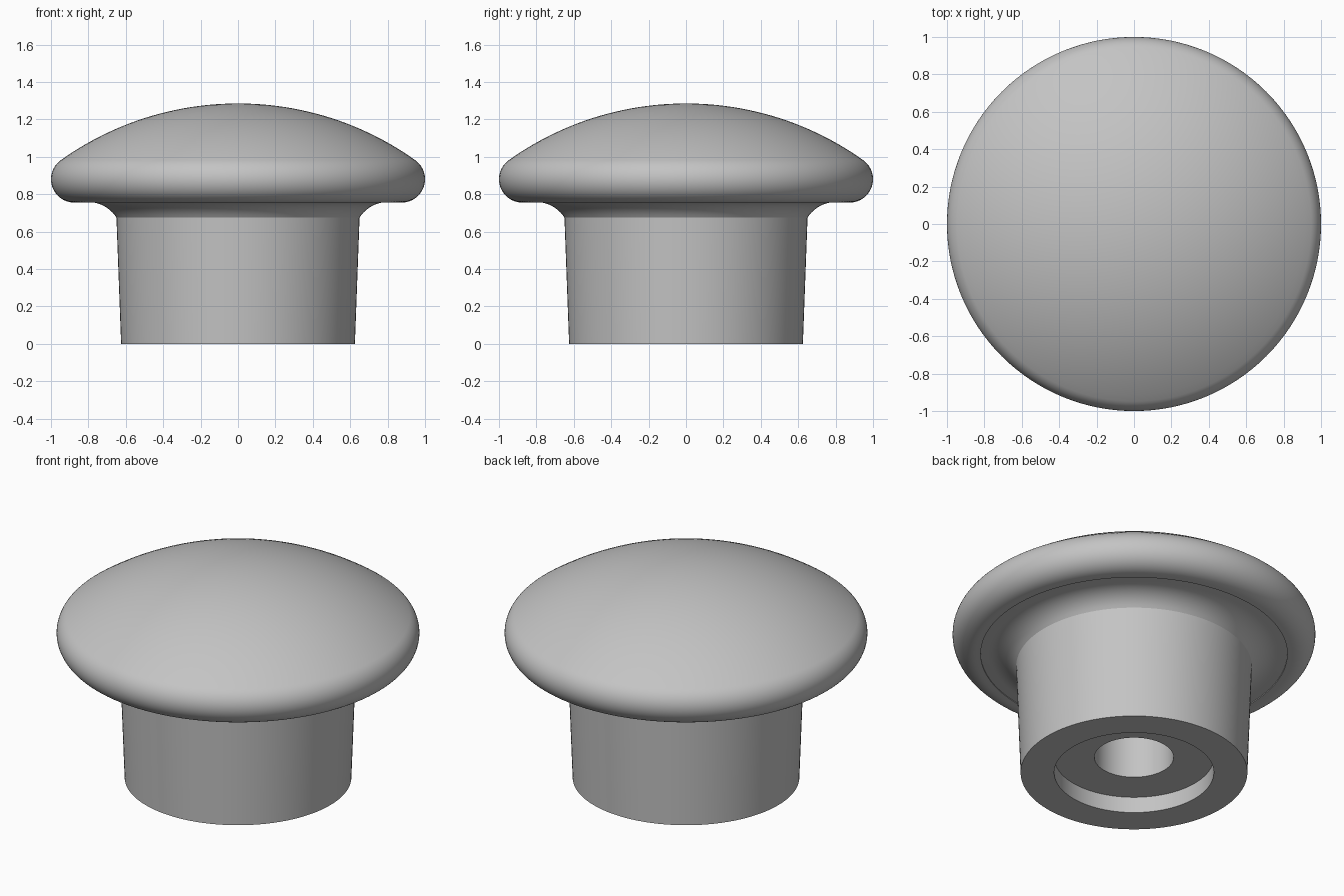
import bpy, bmesh
from math import sin, cos, asin, hypot, atan2, radians, tau

SEGMENTS = 128

cube = bpy.data.objects.get("Cube")
if cube:
    bpy.data.objects.remove(cube, do_unlink=True)

grey = bpy.data.materials.new("satin grey")
grey.use_nodes = True
colour = (0.55, 0.55, 0.55, 1)
grey.diffuse_color = colour
grey.node_tree.nodes["Principled BSDF"].inputs["Base Color"].default_value = colour


def arc(cx, cz, r, start, end, steps):
    """Points on a circle in the profile plane, both ends included."""
    angles = [start + (end - start) * i / steps for i in range(steps + 1)]
    return [(cx + r * cos(a), cz + r * sin(a)) for a in angles]


def lathe(name, profile):
    """Revolve an (radius, height) profile around z into a closed solid."""
    bm = bmesh.new()
    verts = [bm.verts.new((x, 0, z)) for x, z in profile]
    edges = [bm.edges.new(pair) for pair in zip(verts, verts[1:])]
    bmesh.ops.spin(bm, geom=verts + edges, cent=(0, 0, 0), axis=(0, 0, 1),
                   angle=tau, steps=SEGMENTS, use_duplicate=False)
    bmesh.ops.remove_doubles(bm, verts=bm.verts, dist=0.0005)
    bmesh.ops.recalc_face_normals(bm, faces=bm.faces)
    mesh = bpy.data.meshes.new(name)
    bm.to_mesh(mesh)
    bm.free()
    obj = bpy.data.objects.new(name, mesh)
    bpy.context.collection.objects.link(obj)
    mesh.materials.append(grey)
    bpy.ops.object.select_all(action="DESELECT")
    obj.select_set(True)
    bpy.context.view_layer.objects.active = obj
    bpy.ops.object.shade_smooth_by_angle(angle=radians(25))
    return obj


# Domed cap flowing tangentially into the rounded rim
top, rim_x, rim_z, rim_r = 1.285, 0.875, 0.88, 0.125
drop = top - rim_z
dome_r = (rim_x**2 + drop**2 - rim_r**2) / (2 * (drop - rim_r))
meet = radians(90) - asin(rim_x / (dome_r - rim_r))
profile = arc(0, top - dome_r, dome_r, radians(90), meet, 24)
profile[0] = (0, top)
profile += arc(rim_x, rim_z, rim_r, meet, radians(-90), 24)[1:]

# Fine step under the rim, then the concave fillet down to the stem
profile += [(0.845, 0.755), (0.845, 0.76)]
fillet_x, fillet_z, neck_x, neck_z = 0.8, 0.58, 0.65, 0.675
fillet_r = hypot(neck_x - fillet_x, neck_z - fillet_z)
neck_angle = atan2(neck_z - fillet_z, neck_x - fillet_x)
profile += arc(fillet_x, fillet_z, fillet_r, radians(90), neck_angle, 10)

# Tapered stem, shallow recess and blind centre bore
profile += [(0.625, 0), (0.44, 0), (0.44, 0.097), (0.218, 0.097),
            (0.218, 0.65), (0, 0.65)]

lathe("knob", profile)
